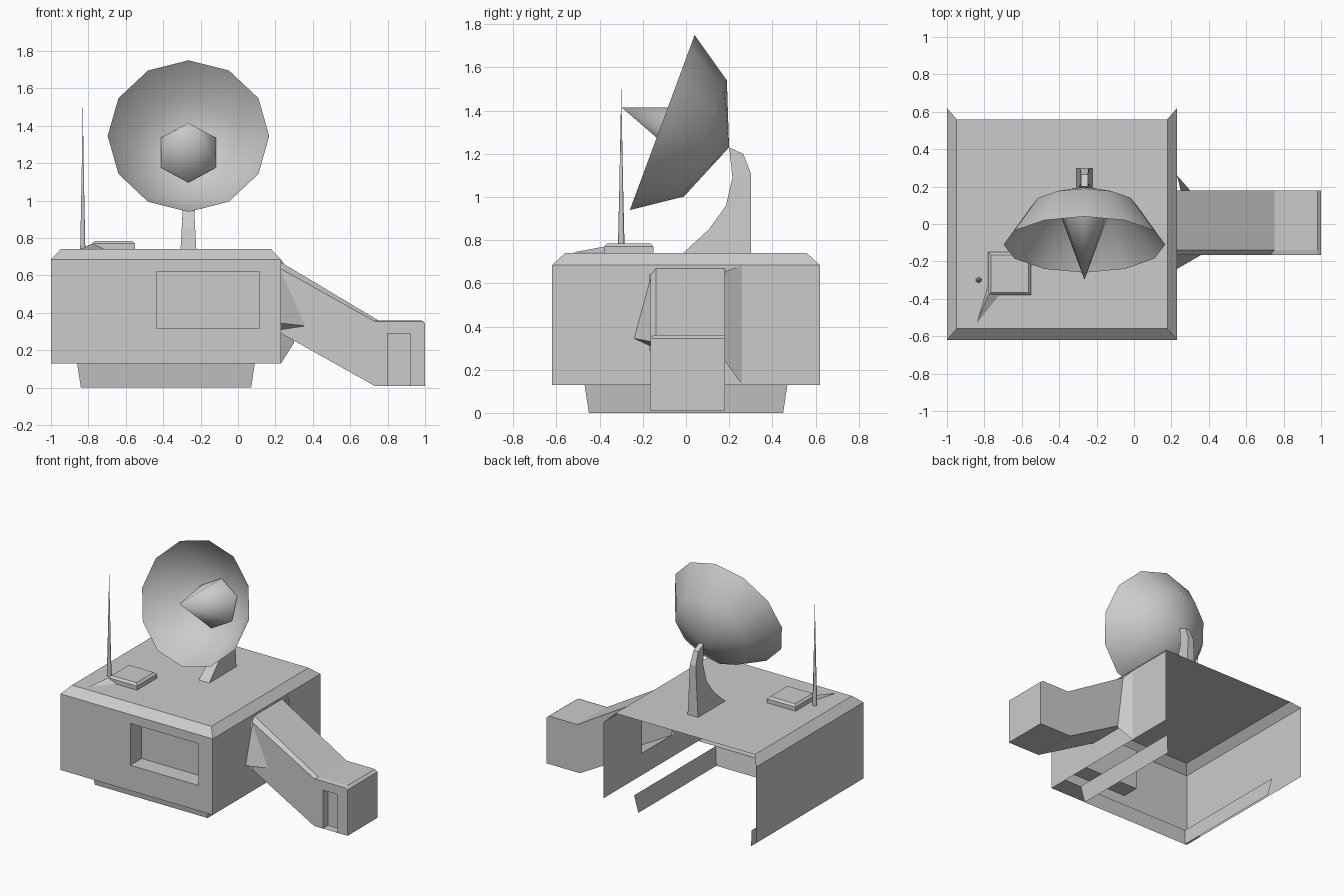
import bpy, bmesh, math
from mathutils import Vector, Matrix

cube = bpy.data.objects.get("Cube")
if cube:
    bpy.data.objects.remove(cube, do_unlink=True)

GREY = (0.6, 0.6, 0.6, 1)
mat = bpy.data.materials.new("pale grey")
mat.use_nodes = True
mat.diffuse_color = GREY
mat.node_tree.nodes["Principled BSDF"].inputs["Base Color"].default_value = GREY


def make(name, faces, smooth=None):
    """Build one object from polygons given as lists of corner points."""
    bm = bmesh.new()
    for f in faces:
        bm.faces.new([bm.verts.new(p) for p in f])
    bmesh.ops.remove_doubles(bm, verts=bm.verts, dist=0.0005)
    bmesh.ops.recalc_face_normals(bm, faces=bm.faces)
    me = bpy.data.meshes.new(name)
    bm.to_mesh(me)
    bm.free()
    me.materials.append(mat)
    ob = bpy.data.objects.new(name, me)
    bpy.context.collection.objects.link(ob)
    if smooth:
        bpy.ops.object.select_all(action='DESELECT')
        ob.select_set(True)
        bpy.context.view_layer.objects.active = ob
        bpy.ops.object.shade_smooth_by_angle(angle=math.radians(smooth))
    return ob


def bridge(a, b, closed=True):
    """Quads between two matching loops."""
    n = len(a)
    return [[a[i], a[(i + 1) % n], b[(i + 1) % n], b[i]]
            for i in range(n if closed else n - 1)]


def rect(axis, at, u0, u1, v0, v1):
    """Rectangle on a plane; axis is the constant coordinate."""
    pts = []
    for u, v in ((u0, v0), (u1, v0), (u1, v1), (u0, v1)):
        p = [u, v]
        p.insert(axis, at)
        pts.append(Vector(p))
    return pts


def lathe(name, profile, sides, frame, smooth):
    """Revolve (radius, depth) points about the local z axis."""
    rings = [[frame @ Vector((r * math.sin(math.tau * i / sides),
                              r * math.cos(math.tau * i / sides), d))
              for i in range(sides)] for r, d in profile]
    faces = []
    for a, b in zip(rings, rings[1:]):
        for q in bridge(a, b):
            faces.append([p for i, p in enumerate(q) if (p - q[i - 1]).length > 1e-5])
    return make(name, faces, smooth)


# Building shell: open at the back and underneath
X0, X1, Y, Z0, Z1, TOP = -1, 0.23, 0.62, 0.13, 0.685, 0.74
eave = rect(2, Z1, X0, X1, -Y, Y)
roof = rect(2, TOP, X0 + 0.052, X1 - 0.052, -Y + 0.06, Y - 0.06)
window = rect(1, -Y, -0.435, 0.115, 0.315, 0.62)
niche = rect(1, -Y + 0.13, -0.435, 0.115, 0.315, 0.62)
shell = bridge(rect(1, -Y, X0, X1, Z0, Z1), window)
shell += bridge(window, niche) + [niche]
shell += bridge(rect(0, X1, -Y, Y, Z0, Z1), rect(0, X1, -0.17, 0.18, 0.29, 0.64))
shell += [rect(0, X0, -Y, Y, Z0, Z1), roof]
shell += [q for i, q in enumerate(bridge(eave, roof)) if i != 2]
make("building_shell", shell)

# Plinth: tapered skirt on three sides with a front ledge
plinth_top = rect(2, Z0, -0.86, 0.09, -0.47, 0.47)
plinth_low = rect(2, 0, -0.84, 0.07, -0.45, 0.45)
skirt = [q for i, q in enumerate(bridge(plinth_low, plinth_top)) if i != 2]
skirt.append(rect(2, Z0, X0, X1, -Y, -0.47))
make("plinth", skirt)

# Entrance tunnel: side profile with a chamfered front top edge
top_line = [(0.23, 0.67), (0.75, 0.36), (0.98, 0.36), (1.0, 0.345)]
low_line = [(1.0, 0.01), (0.73, 0.01), (0.23, 0.29)]


def at_y(line, y):
    return [Vector((x, y, z)) for x, z in line]


YF, YB = -0.165, 0.18
edge = [(0.23, 0.635), (0.73, 0.355), (0.98, 0.355), (1.0, 0.345)]
tunnel = bridge(at_y(top_line, YB), at_y(top_line, YF + 0.025), False)
tunnel += bridge(at_y(top_line, YF + 0.025), at_y(edge, YF), False)
tunnel += bridge(at_y(low_line, YF), at_y(low_line, YB), False)
tunnel.append(rect(0, 1.0, YF, YB, 0.01, 0.345))
tunnel.append(at_y(top_line + low_line, YB))

# Doorway recessed into the tunnel front
door = at_y([(0.8, 0.01), (0.8, 0.29), (0.92, 0.29), (0.92, 0.01)], YF)
inner = [p + Vector((0, 0.06, 0)) for p in door]
tunnel += bridge(door, inner, False) + [inner]
low = at_y(low_line, YF)
tunnel.append(at_y(edge, YF) + [low[0], door[3], door[2], door[1], door[0]] + low[1:])
make("entrance_tunnel", tunnel)

# Fillets where the tunnel meets the wall
mid, reach = Vector((0.23, -0.24, 0.345)), Vector((0.36, YF, 0.33))
make("front_tunnel_fillet", [
    [mid, reach, Vector((0.23, YF, 0.62))],
    [mid, Vector((0.23, YF, 0.31)), reach]])
make("back_tunnel_fillet", [at_y([(0.3, 0.24), (0.25, 0.655)], YB)
                            + at_y([(X1, Z1), (X1, Z0)], 0.26)])

# Curved mast carrying the dish
front = [(-0.014, 0.74), (0.106, 0.85), (0.185, 0.96), (0.215, 1.09), (0.2, 1.23)]
back = [(0.3, 0.74), (0.3, 0.85), (0.3, 0.97), (0.3, 1.11), (0.265, 1.2)]
loops = []
for i, ((fy, fz), (by, bz)) in enumerate(zip(front, back)):
    w = 0.042 - 0.006 * i
    loops.append([Vector((-0.265 + s * w, y, z)) for s, y, z in
                  ((-1, fy, fz), (1, fy, fz), (1, by, bz), (-1, by, bz))])
mast = [loops[-1]]
for a, b in zip(loops, loops[1:]):
    mast += bridge(a, b)
make("dish_mast", mast)

# Dish and feed cone, tilted up toward the front
tilt = math.atan2(0.3, 0.81)
dish_frame = Matrix.Translation((-0.265, -0.11, 1.345)) @ Matrix.Rotation(
    -math.pi / 2 - tilt, 4, 'X')
lathe("dish", [(0.432, 0), (0.287, 0.213), (0, 0.33)], 12, dish_frame, 45)
lathe("feed_cone", [(0.17, 0.255), (0, -0.2)], 6, dish_frame, 70)

# Whip aerial
lathe("aerial", [(0.016, 0), (0.009, 0.3), (0, 0.76)], 6,
      Matrix.Translation((-0.83, -0.3, TOP)), 70)

# Roof hatch with a bevelled lid and a small brace
hatch = [rect(2, TOP, -0.78, -0.55, -0.38, -0.15),
         rect(2, 0.77, -0.78, -0.55, -0.38, -0.15),
         rect(2, 0.785, -0.765, -0.565, -0.365, -0.165)]
make("roof_hatch", bridge(hatch[0], hatch[1]) + bridge(hatch[1], hatch[2]) + [hatch[2]])
tip = Vector((-0.84, -0.53, 0.742))
root = [Vector(p) for p in ((-0.78, -0.33, 0.742), (-0.78, -0.38, 0.77), (-0.72, -0.38, 0.742))]
make("hatch_brace", [[root[0], root[1], tip], [root[1], root[2], tip]])
